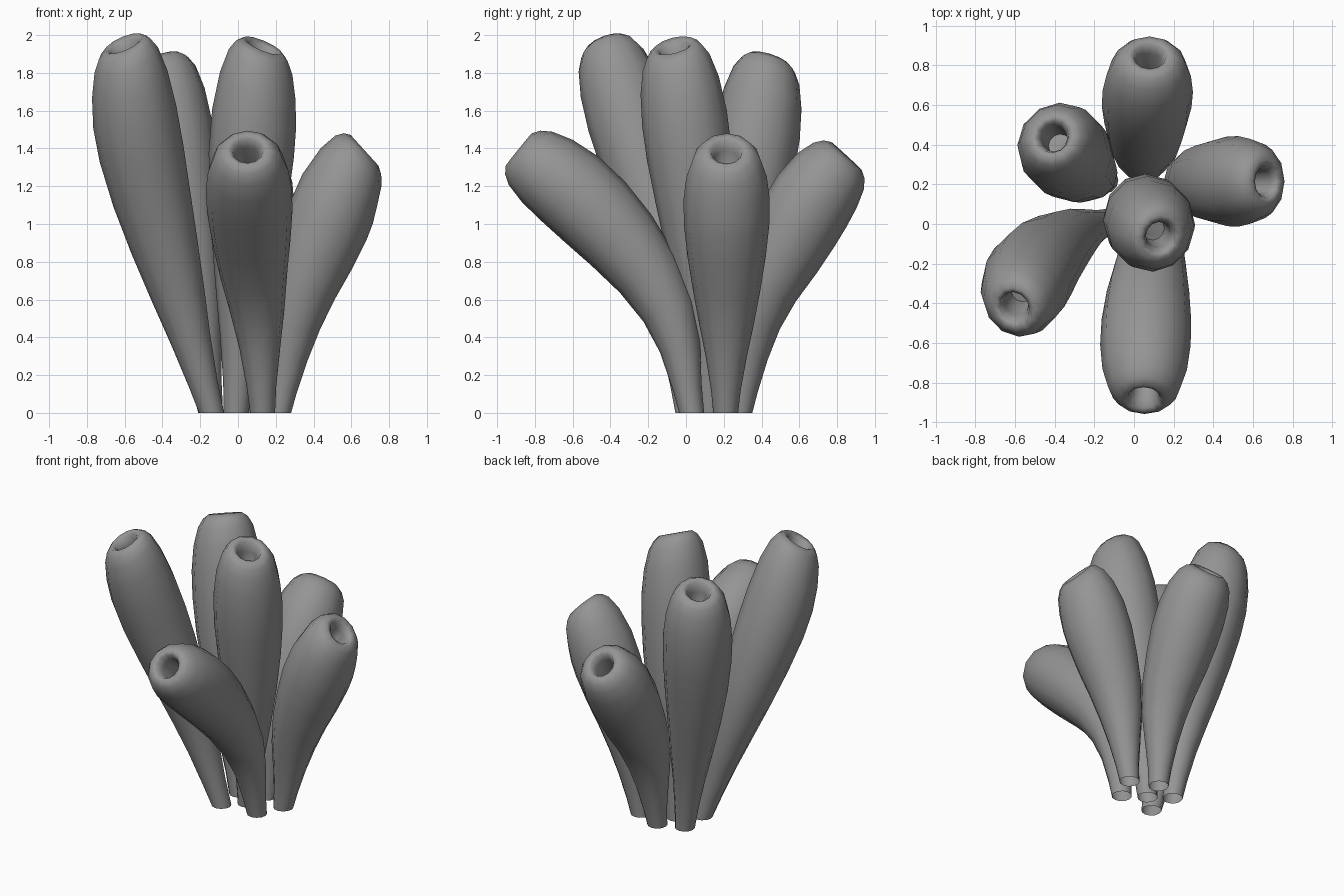
import bpy, bmesh, math
from mathutils import Vector

if "Cube" in bpy.data.objects:
    bpy.data.objects.remove(bpy.data.objects["Cube"])

SIDES = 12
# (fraction along tube, radius): outer wall, rounded shoulder, lip, inner cavity
PROFILE = [(0, .066), (.08, .078), (.2, .108), (.32, .144), (.45, .179),
           (.58, .208), (.7, .226), (.8, .228), (.89, .213), (.955, .182),
           (.985, .148), (1.0, .110), (.992, .082), (.96, .066), (.86, .058)]

# centre line of each tube, base to mouth, then the way the mouth faces
TUBES = {
    "front_left_tube": ([(-.14, .01, 0), (-.31, -.06, .6), (-.455, -.17, 1.13), (-.535, -.28, 1.5), (-.605, -.425, 1.955)], (-.38, -.33, .87)),
    "back_left_tube": ([(-.145, .22, 0), (-.21, .25, .5), (-.29, .305, 1.0), (-.36, .38, 1.5), (-.41, .44, 1.87)], (-.28, .28, .9)),
    "back_tube": ([(.03, .285, 0), (.05, .37, .53), (.06, .53, .88), (.07, .68, 1.14), (.08, .85, 1.36)], (.02, .68, .74)),
    "right_tube": ([(.215, .21, 0), (.305, .215, .53), (.425, .215, .88), (.54, .215, 1.16), (.67, .215, 1.39)], (.74, 0, .67)),
    "centre_tube": ([(-.01, .125, 0), (.02, .10, .5), (.05, .06, 1.0), (.08, .0, 1.5), (.13, -.065, 1.945)], (.38, -.24, .9)),
    "front_tube": ([(.13, .03, 0), (.11, -.06, .45), (.08, -.225, .77), (.06, -.54, 1.12), (.05, -.885, 1.395)], (-.02, -.78, .63)),
}

mat = bpy.data.materials.new("sponge_grey")
mat.diffuse_color = (.3, .3, .3, 1)
mat.use_nodes = True
mat.node_tree.nodes["Principled BSDF"].inputs["Base Color"].default_value = mat.diffuse_color


def smooth_path(pts, steps=12):
    """Catmull-Rom samples through the points."""
    p = [Vector(q) for q in pts]
    p = [2 * p[0] - p[1]] + p + [2 * p[-1] - p[-2]]
    out = []
    for i in range(1, len(p) - 2):
        a, b, c, d = p[i - 1:i + 3]
        for k in range(steps):
            t = k / steps
            out.append(.5 * (2 * b + (c - a) * t + (2 * a - 5 * b + 4 * c - d) * t * t
                             + (3 * b - a - 3 * c + d) * t ** 3))
    return out + [p[-2]]


def point_at(path, f):
    """Point and direction at a fraction of the path length."""
    lengths = [(b - a).length for a, b in zip(path, path[1:])]
    left = f * sum(lengths)
    for i, seg in enumerate(lengths):
        if left <= seg or i == len(lengths) - 1:
            return path[i].lerp(path[i + 1], left / seg), (path[i + 1] - path[i]).normalized()
        left -= seg


def make_tube(name, pts, facing):
    path = smooth_path(pts)
    mouth = Vector(facing).normalized()
    bm = bmesh.new()
    rings = []
    for f, r in PROFILE:
        c, d = point_at(path, f)
        if f == 0:
            d = Vector((0, 0, 1))          # foot is cut level with the ground
        d = d.lerp(mouth, min(1, max(0, (f - .7) / .22))).normalized()
        turn = Vector((0, 0, 1)).rotation_difference(d)
        rings.append([bm.verts.new(c + turn @ Vector((r * math.cos(a), r * math.sin(a), 0)))
                      for a in (2 * math.pi * k / SIDES for k in range(SIDES))])
    for lo, hi in zip(rings, rings[1:]):
        for k in range(SIDES):
            n = (k + 1) % SIDES
            bm.faces.new((lo[k], lo[n], hi[n], hi[k]))
    bm.faces.new(rings[-1])                # cavity floor; the foot stays open
    mesh = bpy.data.meshes.new(name)
    bm.to_mesh(mesh)
    bm.free()
    mesh.materials.append(mat)
    ob = bpy.data.objects.new(name, mesh)
    bpy.context.collection.objects.link(ob)
    bpy.ops.object.select_all(action='DESELECT')
    ob.select_set(True)
    bpy.context.view_layer.objects.active = ob
    bpy.ops.object.shade_smooth_by_angle(angle=math.radians(80))


for tube_name, (centre_line, facing) in TUBES.items():
    make_tube(tube_name, centre_line, facing)
